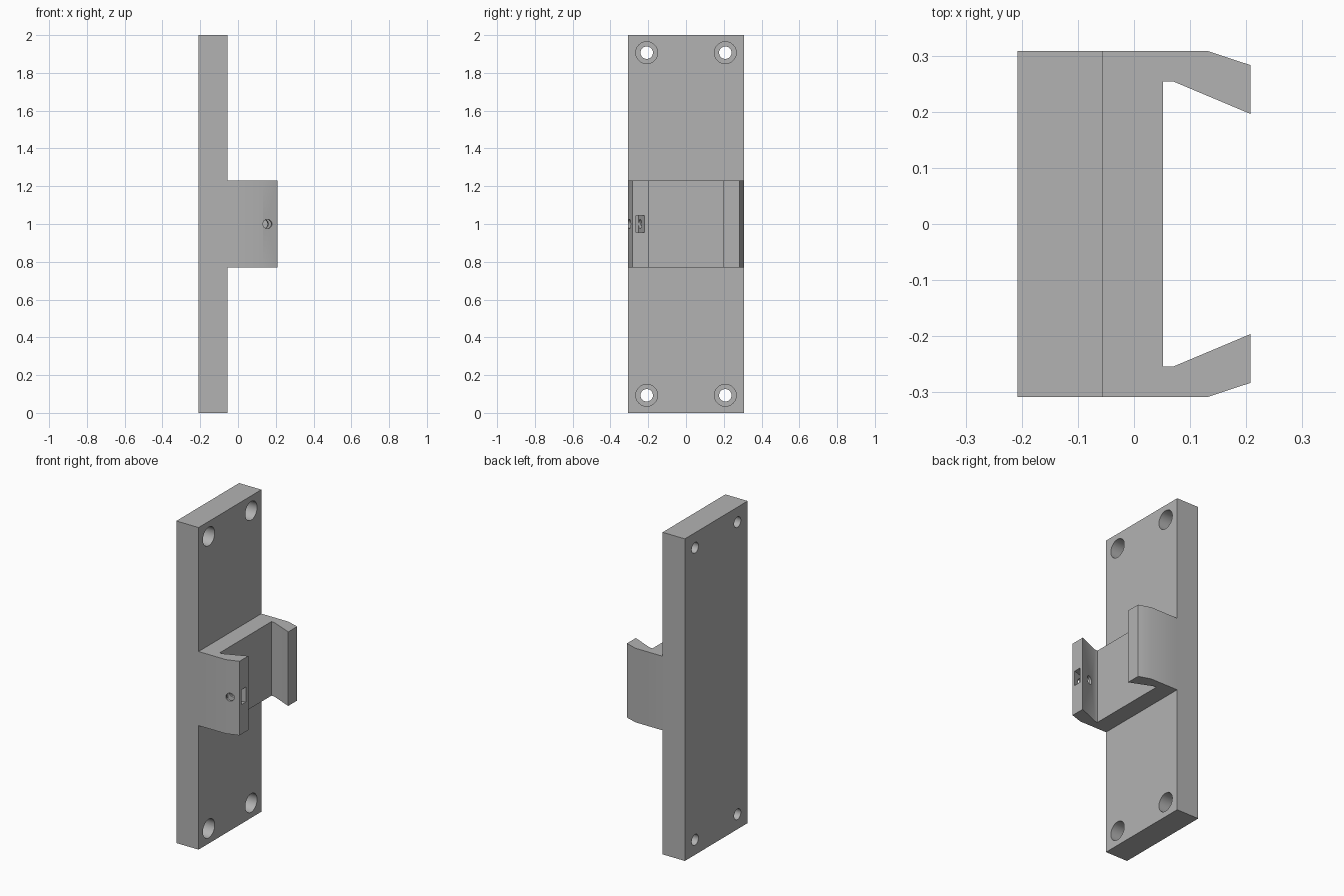
import bpy, bmesh, math
from mathutils import Matrix, Vector

if "Cube" in bpy.data.objects:
    bpy.data.objects.remove(bpy.data.objects["Cube"])

grey = bpy.data.materials.new("plain grey")
grey.diffuse_color = (0.45, 0.45, 0.45, 1)
grey.use_nodes = True
grey.node_tree.nodes["Principled BSDF"].inputs["Base Color"].default_value = grey.diffuse_color


def make(name, bm):
    bmesh.ops.recalc_face_normals(bm, faces=bm.faces)
    mesh = bpy.data.meshes.new(name)
    bm.to_mesh(mesh)
    bm.free()
    ob = bpy.data.objects.new(name, mesh)
    bpy.context.collection.objects.link(ob)
    mesh.materials.append(grey)
    return ob


def prism(name, outline, z0, z1):
    bm = bmesh.new()
    face = bm.faces.new([bm.verts.new((x, y, z0)) for x, y in outline])
    top = bmesh.ops.extrude_face_region(bm, geom=[face])["geom"]
    bmesh.ops.translate(bm, vec=(0, 0, z1 - z0),
                        verts=[v for v in top if isinstance(v, bmesh.types.BMVert)])
    return make(name, bm)


def rod(name, centre, axis, radius, length, sides=32):
    bm = bmesh.new()
    turn = Vector(axis).to_track_quat('Z', 'Y').to_matrix().to_4x4()
    bmesh.ops.create_cone(bm, cap_ends=True, segments=sides, radius1=radius,
                          radius2=radius, depth=length,
                          matrix=Matrix.Translation(centre) @ turn)
    return make(name, bm)


def cut(ob, cutter):
    cutter.hide_render = True
    cutter.hide_set(True)
    mod = ob.modifiers.new("cut", 'BOOLEAN')
    mod.operation = 'DIFFERENCE'
    mod.solver = 'EXACT'
    mod.object = cutter


# Back plate with and bracket share one outline along their common side
W, BACK, FRONT = 0.308, -0.208, -0.055
plate = prism("back_plate", [(BACK, -W), (FRONT, -W), (FRONT, W), (BACK, W)], 0, 2)

# Counterbored screw holes in the four corners
for y in (-0.208, 0.208):
    for z in (0.093, 1.907):
        cut(plate, rod("screw_hole_cutter", (-0.13, y, z), (1, 0, 0), 0.033, 0.4))
        cut(plate, rod("counterbore_cutter", (0.0, y, z), (1, 0, 0), 0.058, 0.29))

# Holder: block with two arms bending inward
arm = [(FRONT, -W), (0.132, -W), (0.208, -0.283), (0.208, -0.196),
       (0.07, -0.254), (0.052, -0.254)]
holder = prism("holder_clip", arm + [(x, -y) for x, y in reversed(arm)], 0.77, 1.23)

# Set screw hole and nut slot in the front arm, both following its slant
tilt = math.radians(18)
cut(holder, rod("set_screw_cutter", (0.146, -0.27, 1.0),
                (-math.sin(tilt), math.cos(tilt), 0), 0.025, 0.2, 24))
bm = bmesh.new()
bmesh.ops.create_cube(bm, size=1, matrix=Matrix.Translation((0.185, -0.25, 1.0))
                      @ Matrix.Rotation(tilt, 4, 'Z') @ Matrix.Diagonal((0.15, 0.043, 0.092, 1)))
cut(holder, make("nut_slot_cutter", bm))

# Smooth round walls, keep edges sharp
for ob in (plate, holder):
    bpy.ops.object.select_all(action='DESELECT')
    ob.select_set(True)
    bpy.context.view_layer.objects.active = ob
    for mod in list(ob.modifiers):
        bpy.ops.object.modifier_apply(modifier=mod.name)
    bpy.ops.object.shade_smooth_by_angle(angle=math.radians(30))
